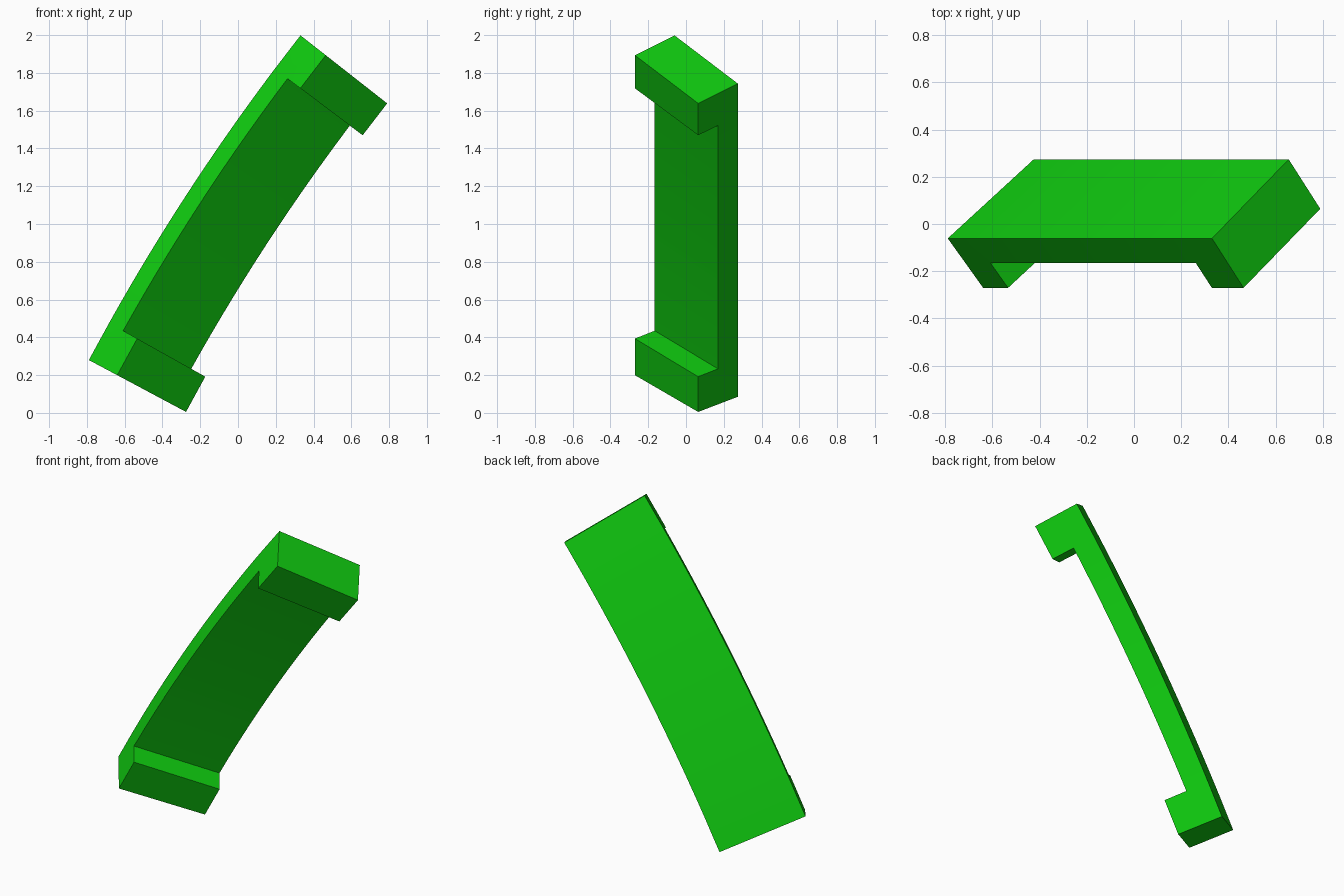
import bpy
import bmesh
import math
from mathutils import Vector

cube = bpy.data.objects.get("Cube")
if cube:
    bpy.data.objects.remove(cube, do_unlink=True)

# Green material
green = bpy.data.materials.new("bright green")
green.use_nodes = True
COLOUR = (0.005, 0.6, 0.005, 1.0)
green.diffuse_color = COLOUR
green.node_tree.nodes["Principled BSDF"].inputs["Base Color"].default_value = COLOUR

# Strip size: width, plate thickness, depth of the end lips beyond the plate
WIDTH, THICK, LIP = 0.532, 0.135, 0.135
RADIUS = 11.77                       # bend radius of the leading back edge
A0, A1 = 151.9, 141.9                # bend angles of the lower and upper end
LIP_ANGLE = 1.09                     # arc covered by each end lip
CENTRE = Vector((9.593, 0, -5.264))  # centre of the bend
Y0 = -0.061                          # y of the leading back edge
TILT = math.atan2(0.335, 0.413)      # turn of the cross-section


def bend(p):
    """Map (across, depth, angle) on the straight strip to the bent strip."""
    w, d, a = p
    a = math.radians(a)
    inward = w * math.cos(TILT) + d * math.sin(TILT)
    y = Y0 + w * math.sin(TILT) - d * math.cos(TILT)
    r = RADIUS - inward
    return CENTRE + Vector((r * math.cos(a), y, r * math.sin(a)))


# Stations along the strip: one for each lip, the rest for the curve
STEPS = 14
first, last = A0 - LIP_ANGLE, A1 + LIP_ANGLE
angles = [A0] + [first + (last - first) * i / STEPS for i in range(STEPS + 1)] + [A1]

# Curved plate as a loft of rectangles
bm = bmesh.new()
section = [(0, 0), (WIDTH, 0), (WIDTH, THICK), (0, THICK)]
rings = [[bm.verts.new((w, d, a)) for w, d in section] for a in angles]
inner = []
for low, high in zip(rings, rings[1:]):
    for k in range(4):
        n = (k + 1) % 4
        face = bm.faces.new((low[k], low[n], high[n], high[k]))
        if k == 2:
            inner.append(face)
bm.faces.new(rings[0])
bm.faces.new(rings[-1])

# End lips pulled out of the first and last inner faces
lips = bmesh.ops.extrude_discrete_faces(bm, faces=[inner[0], inner[-1]])["faces"]
for face in lips:
    for v in face.verts:
        v.co.y += LIP

for v in bm.verts:
    v.co = bend(v.co)
bmesh.ops.recalc_face_normals(bm, faces=bm.faces)

mesh = bpy.data.meshes.new("curved_bracket")
bm.to_mesh(mesh)
bm.free()
mesh.materials.append(green)
bracket = bpy.data.objects.new("curved_bracket", mesh)
bpy.context.collection.objects.link(bracket)

# Smooth along the bend, sharp at the corners
bpy.ops.object.select_all(action="DESELECT")
bracket.select_set(True)
bpy.context.view_layer.objects.active = bracket
bpy.ops.object.shade_smooth_by_angle(angle=math.radians(30))
